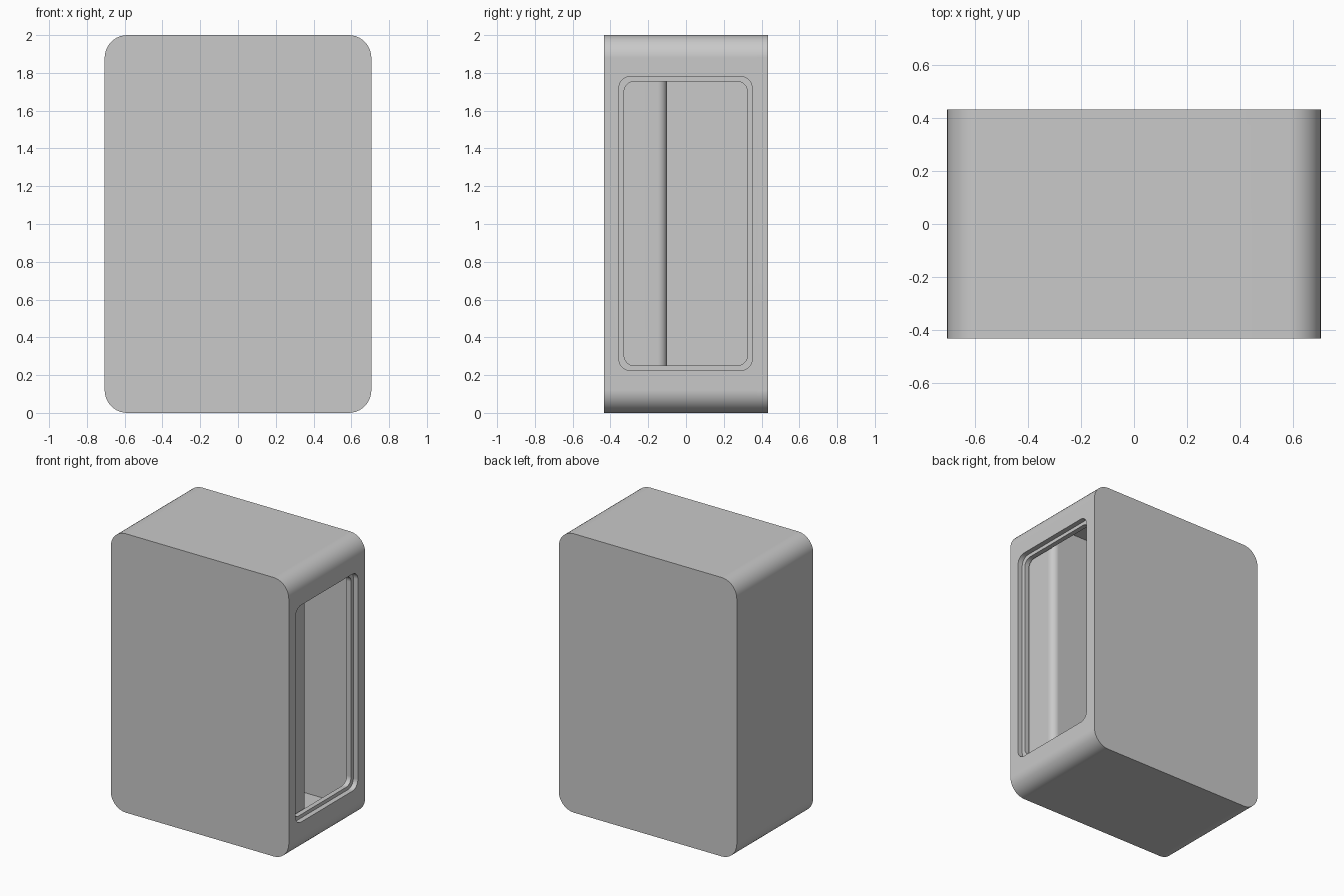
import bpy, bmesh
from math import sin, cos, pi, radians
from mathutils import Matrix, Vector

if "Cube" in bpy.data.objects:
    bpy.data.objects.remove(bpy.data.objects["Cube"])

GREY = (0.585, 0.585, 0.585, 1)
grey = bpy.data.materials.new("plain grey")
grey.use_nodes = True
grey.diffuse_color = GREY
grey.node_tree.nodes["Principled BSDF"].inputs["Base Color"].default_value = GREY

# How the ranges u, v, w map to x, y, z
FROM_FRONT = Matrix(((1, 0, 0, 0), (0, 0, 1, 0), (0, 1, 0, 0), (0, 0, 0, 1)))
FROM_SIDE = Matrix(((0, 0, 1, 0), (1, 0, 0, 0), (0, 1, 0, 0), (0, 0, 0, 1)))
FROM_TOP = Matrix.Identity(4)


def rounded_loop(bm, u, v, w, radius, axes, steps=10):
    """Vertices of a rounded rectangle over the ranges u and v, at level w."""
    loop = []
    for i, (su, sv) in enumerate([(1, 1), (0, 1), (0, 0), (1, 0)]):
        cu = u[su] - radius * (2 * su - 1)
        cv = v[sv] - radius * (2 * sv - 1)
        for k in range(steps + 1):
            a = (i + k / steps) * pi / 2
            loop.append(bm.verts.new(axes @ Vector((cu + radius * cos(a), cv + radius * sin(a), w))))
    return loop


def loop_edges(bm, loop):
    return [bm.edges.get(pair) or bm.edges.new(pair)
            for pair in zip(loop, loop[1:] + loop[:1])]


def join_loops(bm, a, b):
    for i in range(len(a)):
        bm.faces.new((a[i - 1], a[i], b[i], b[i - 1]))


def fill_between(bm, outer_edges, loop):
    """Flat face on the side, between an outline and a hole in it."""
    bmesh.ops.triangle_fill(bm, edges=outer_edges + loop_edges(bm, loop),
                            use_beauty=True, normal=(1, 0, 0))


def rounded_prism(bm, u, v, w, radius, axes, edge_radius=0):
    near = rounded_loop(bm, u, v, w[0], radius, axes)
    far = rounded_loop(bm, u, v, w[1], radius, axes)
    join_loops(bm, near, far)
    bm.faces.new(near)
    bm.faces.new(far)
    if edge_radius:
        bmesh.ops.bevel(bm, geom=loop_edges(bm, far), offset=edge_radius, segments=8,
                        profile=0.5, affect='EDGES')


def open_side(bm, x):
    """Remove the flat side panel at x and return its outline."""
    bm.normal_update()
    panel = max((f for f in bm.faces if abs(f.calc_center_median().x - x) < 0.001),
                key=lambda f: f.calc_area())
    outline = list(panel.edges)
    bmesh.ops.delete(bm, geom=[panel], context='FACES_ONLY')
    return outline


def finish(name, bm):
    bmesh.ops.recalc_face_normals(bm, faces=bm.faces)
    mesh = bpy.data.meshes.new(name)
    bm.to_mesh(mesh)
    bm.free()
    mesh.materials.append(grey)
    obj = bpy.data.objects.new(name, mesh)
    bpy.context.collection.objects.link(obj)
    bpy.ops.object.select_all(action='DESELECT')
    obj.select_set(True)
    bpy.context.view_layer.objects.active = obj
    bpy.ops.object.shade_smooth_by_angle(angle=radians(30))
    obj.modifiers.new("flat panels", 'WEIGHTED_NORMAL').keep_sharp = True


# Outer case (sharp front edge, rounded back edge) and the hollow inside it
OUTSIDE, LEDGE, INSIDE = 0.706, 0.67, 0.635
bm = bmesh.new()
rounded_prism(bm, (-OUTSIDE, OUTSIDE), (0, 2), (-0.433, 0.433), 0.12, FROM_FRONT, 0.06)
rounded_prism(bm, (-INSIDE, INSIDE), (0.07, 1.93), (-0.363, 0.363), 0.05, FROM_FRONT)
outer_outline = open_side(bm, OUTSIDE)
inner_outline = open_side(bm, INSIDE)

# Stepped window through the left wall
step = [rounded_loop(bm, (-0.355, 0.35), (0.225, 1.78), x, 0.06, FROM_SIDE)
        for x in (OUTSIDE, LEDGE)]
hole = [rounded_loop(bm, (-0.328, 0.325), (0.25, 1.755), x, 0.055, FROM_SIDE)
        for x in (LEDGE, INSIDE)]
join_loops(bm, *step)
join_loops(bm, *hole)
join_loops(bm, step[1], hole[0])
fill_between(bm, outer_outline, step[0])
fill_between(bm, inner_outline, hole[1])
finish("outer_case", bm)

# Inner block filling the front of the hollow, with rounded upright edges
bm = bmesh.new()
rounded_prism(bm, (-0.62, 0.62), (-0.38, -0.1), (0.05, 1.95), 0.05, FROM_TOP)
finish("inner_block", bm)
